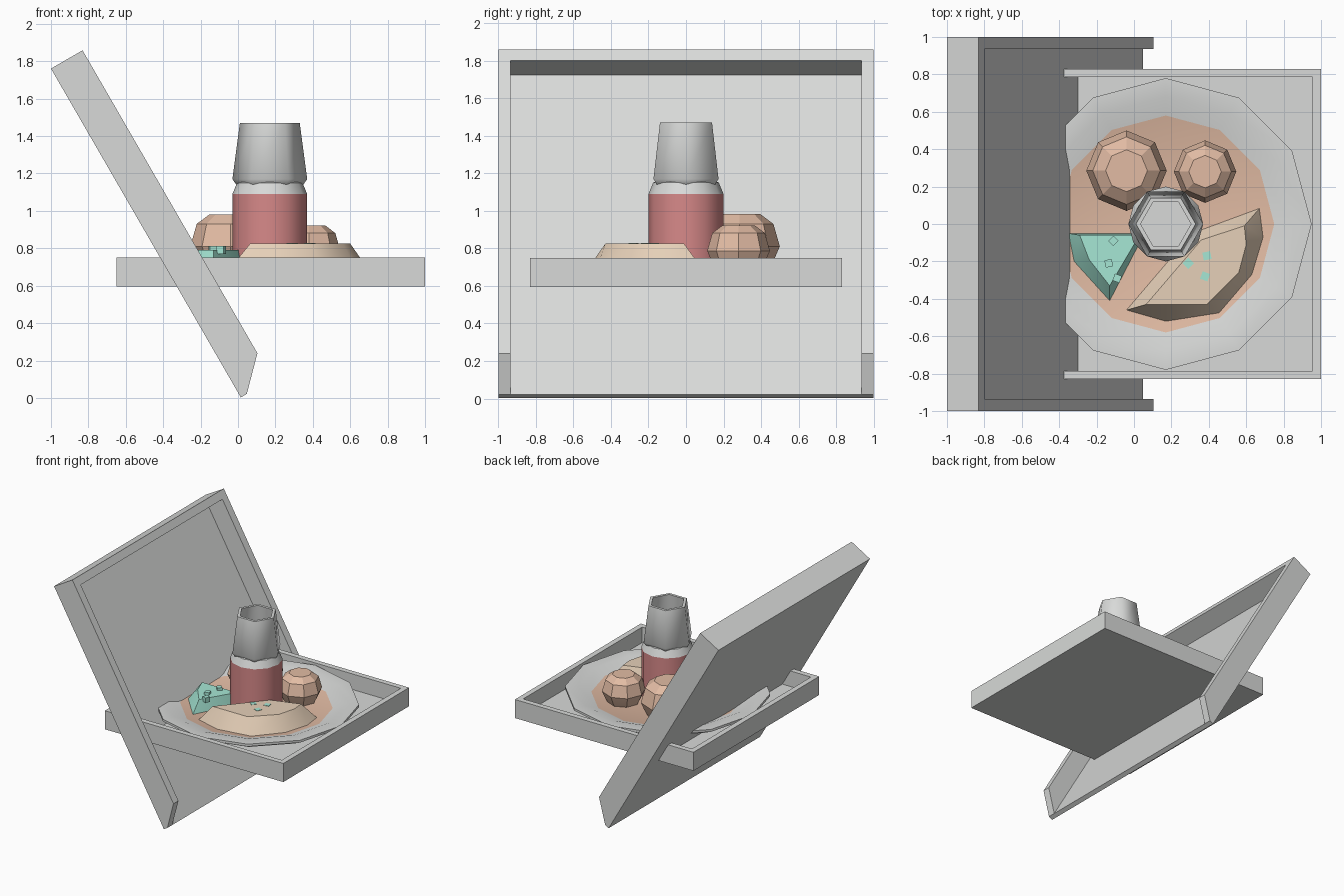
import bpy, bmesh, math
from mathutils import Vector

cube = bpy.data.objects.get("Cube")
if cube:
    bpy.data.objects.remove(cube, do_unlink=True)


def material(name, rgb):
    m = bpy.data.materials.new(name)
    m.use_nodes = True
    m.diffuse_color = (*rgb, 1)
    m.node_tree.nodes["Principled BSDF"].inputs["Base Color"].default_value = (*rgb, 1)
    return m


GREY = material("light grey", (0.69, 0.70, 0.69))
PEACH = material("peach", (0.76, 0.50, 0.37))
TAN = material("tan", (0.79, 0.63, 0.48))
MINT = material("mint", (0.40, 0.84, 0.70))
RED = material("soft red", (0.68, 0.25, 0.25))


def finish(name, bm, mat, smooth=None):
    bmesh.ops.recalc_face_normals(bm, faces=bm.faces)
    mesh = bpy.data.meshes.new(name)
    bm.to_mesh(mesh)
    bm.free()
    mesh.materials.append(mat)
    obj = bpy.data.objects.new(name, mesh)
    bpy.context.collection.objects.link(obj)
    if smooth:
        bpy.ops.object.select_all(action='DESELECT')
        obj.select_set(True)
        bpy.context.view_layer.objects.active = obj
        bpy.ops.object.shade_smooth_by_angle(angle=math.radians(smooth))
    return obj


def loft(bm, rings):
    """Skin closed rings of points and cap both ends."""
    rows = [[bm.verts.new(p) for p in ring] for ring in rings]
    n = len(rows[0])
    for a, b in zip(rows, rows[1:]):
        for i in range(n):
            j = (i + 1) % n
            bm.faces.new((a[i], a[j], b[j], b[i]))
    bm.faces.new(rows[0])
    bm.faces.new(rows[-1])


def lathe(name, centre, profile, sides, mat, smooth=None):
    """Profile of (radius, z), both ends capped flat."""
    bm = bmesh.new()
    turn = [math.tau * i / sides for i in range(sides)]
    loft(bm, [[(centre[0] + r * math.cos(t), centre[1] + r * math.sin(t), z)
               for t in turn] for r, z in profile])
    return finish(name, bm, mat, smooth)


def prism(bm, outline, y0, y1):
    loft(bm, [[(x, y, z) for x, z in outline] for y in (y0, y1)])


def slab(bm, low, high):
    prism(bm, [(low[0], low[2]), (high[0], low[2]), (high[0], high[2]), (low[0], high[2])],
          low[1], high[1])


# Tilted lid: floor, far wall and two side walls with a slanted hinge end
along = Vector((-0.5, 0.866))
out = Vector((0.866, 0.5))
hinge = Vector((0.015, 0.003))
LENGTH, DEPTH, SKIN, WALL = 2.03, 0.195, 0.037, 0.065


def lid_points(*pairs):
    return [tuple(hinge + along * u + out * n) for u, n in pairs]


bm = bmesh.new()
side = lid_points((0, 0), (0, SKIN), (0.16, DEPTH), (LENGTH, DEPTH), (LENGTH, 0))
prism(bm, side, -1, -1 + WALL)
prism(bm, side, 1 - WALL, 1)
prism(bm, lid_points((0, 0), (0, SKIN), (LENGTH, SKIN), (LENGTH, 0)), WALL - 1, 1 - WALL)
prism(bm, lid_points((LENGTH - WALL, SKIN), (LENGTH - WALL, DEPTH),
                     (LENGTH, DEPTH), (LENGTH, SKIN)), WALL - 1, 1 - WALL)
finish("tilted_lid", bm, GREY)

# Open tray: floor and four walls
bm = bmesh.new()
X0, X1, Y, Z0, Z1, T = -0.65, 1.0, 0.83, 0.595, 0.75, 0.045
slab(bm, (X0, -Y, Z0), (X1, Y, 0.62))
for s in (-1, 1):
    ys = sorted((s * Y, s * (Y - T)))
    slab(bm, (X0, ys[0], 0.62), (X1, ys[1], Z1))
for x in (X0, X1 - T):
    slab(bm, (x, T - Y, 0.62), (x + T, Y - T, Z1))
finish("tray", bm, GREY)

# Plate with a coloured well
MID = (0.17, 0)
plate = lathe("plate", MID, [(0.5, 0.625), (0.68, 0.665), (0.78, 0.715), (0.78, 0.735),
                             (0.68, 0.735), (0.58, 0.697)], 12, GREY, 31)
plate.data.materials.append(PEACH)
for face in plate.data.polygons:
    if len(face.vertices) == 12 and face.center.z > 0.68:
        face.material_index = 1

# Drink flask: body, shoulder and hollow six-sided cup
lathe("flask_body", MID, [(0.2, 0.69), (0.2, 1.09)], 12, RED, 35)
lathe("flask_shoulder", MID, [(0.2, 1.09), (0.175, 1.15), (0.14, 1.17)], 12, GREY, 35)
lathe("flask_cup", MID, [(0.165, 1.12), (0.2, 1.17), (0.16, 1.47), (0.135, 1.47),
                         (0.165, 1.2)], 6, GREY, 62)

# Two faceted buns
for name, centre, r, h in (("large_bun", (-0.04, 0.285), 0.215, 0.285),
                           ("small_bun", (0.38, 0.28), 0.167, 0.225)):
    lathe(name, centre, [(r * f, 0.697 + h * g) for f, g in
                         ((0.75, 0), (0.88, 0.19), (1, 0.4), (0.84, 0.82), (0.52, 1))],
          8, PEACH, 20)


def mound(name, outer, inner, z0, z1, mat):
    bm = bmesh.new()
    loft(bm, [[(x, y, z) for x, y in ring] for ring, z in ((outer, z0), (inner, z1))])
    return finish(name, bm, mat, 40)


# Folded flatbread and green wedge
mound("flatbread",
      [(-0.04, -0.46), (0.17, -0.52), (0.455, -0.475), (0.63, -0.27), (0.69, -0.07),
       (0.67, 0.083), (0.31, -0.05)],
      [(0.065, -0.43), (0.17, -0.43), (0.39, -0.43), (0.56, -0.26), (0.6, -0.11),
       (0.59, -0.01), (0.36, -0.085)], 0.697, 0.825, TAN)
mound("green_wedge",
      [(-0.35, -0.05), (0.03, -0.05), (0.02, -0.12), (-0.13, -0.41), (-0.32, -0.2)],
      [(-0.29, -0.06), (0.02, -0.06), (0.0, -0.11), (-0.13, -0.33), (-0.24, -0.19)],
      0.697, 0.79, MINT)

# Herb flecks on the flatbread, lumps on the wedge
for name, spots, r, z0, z1 in (
        ("herb_flecks", [(0.29, -0.21), (0.39, -0.17), (0.38, -0.28)], 0.03, 0.82, 0.828),
        ("wedge_lumps", [(-0.11, -0.09), (-0.135, -0.21), (-0.09, -0.29)], 0.028, 0.77, 0.812)):
    bm = bmesh.new()
    for k, (x, y) in enumerate(spots):
        loft(bm, [[(x + r * math.cos(k + i * math.pi / 2), y + r * math.sin(k + i * math.pi / 2), z)
                   for i in range(4)] for z in (z0, z1)])
    finish(name, bm, MINT)
